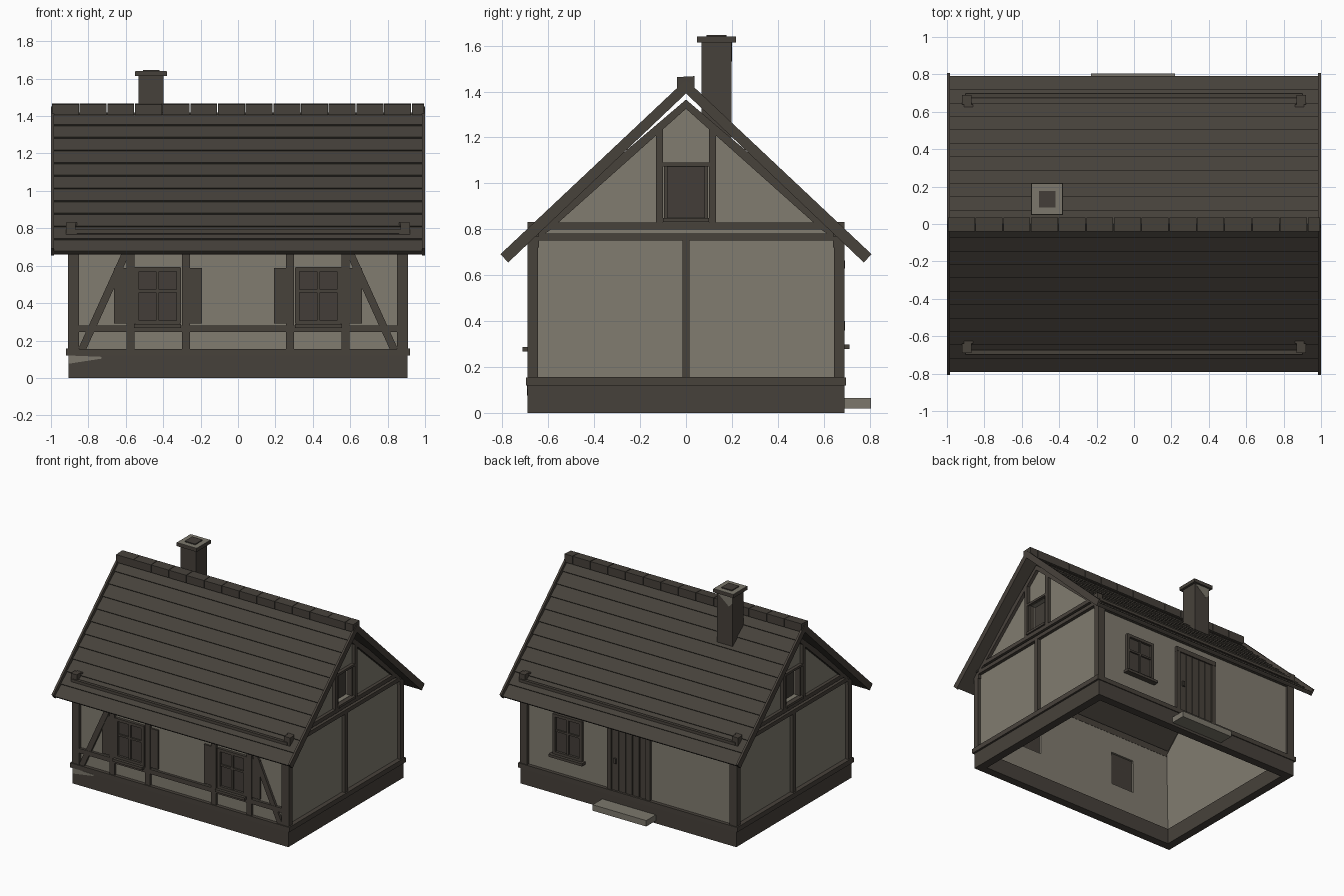
import bpy
import bmesh
from mathutils import Vector

default_cube = bpy.data.objects.get("Cube")
if default_cube:
    bpy.data.objects.remove(default_cube, do_unlink=True)


def make_material(name, colour):
    mat = bpy.data.materials.new(name)
    mat.use_nodes = True
    mat.diffuse_color = (*colour, 1)
    mat.node_tree.nodes["Principled BSDF"].inputs["Base Color"].default_value = (*colour, 1)
    return mat


plaster = make_material("plaster", (0.22, 0.202, 0.162))
timber = make_material("dark_timber", (0.064, 0.054, 0.044))
tile = make_material("roof_tile", (0.061, 0.053, 0.043))
stone = make_material("dark_stone", (0.062, 0.053, 0.043))
pale_stone = make_material("pale_stone", (0.2, 0.185, 0.15))
glass = make_material("dark_glass", (0.056, 0.048, 0.04))


def prism(name, profile, axis, low, high, mat):
    """Extrude a profile along x (points are y, z) or along y (points are x, z)."""
    def place(p, t):
        return (t, p[0], p[1]) if axis == "x" else (p[0], t, p[1])
    bm = bmesh.new()
    near = [bm.verts.new(place(p, low)) for p in profile]
    far = [bm.verts.new(place(p, high)) for p in profile]
    bm.faces.new(near)
    bm.faces.new(far)
    for i in range(len(profile)):
        j = (i + 1) % len(profile)
        bm.faces.new((near[i], near[j], far[j], far[i]))
    bmesh.ops.recalc_face_normals(bm, faces=bm.faces)
    mesh = bpy.data.meshes.new(name)
    bm.to_mesh(mesh)
    bm.free()
    mesh.materials.append(mat)
    obj = bpy.data.objects.new(name, mesh)
    bpy.context.collection.objects.link(obj)
    return obj


def box(name, x, y, z, mat):
    """Box from three (low, high) ranges."""
    x = sorted(x)
    corners = [(x[0], z[0]), (x[1], z[0]), (x[1], z[1]), (x[0], z[1])]
    return prism(name, corners, "y", *sorted(y), mat)


def strut(name, start, end, width, axis, low, high, mat):
    """Straight slanting bar between two profile points."""
    a, b = Vector(start), Vector(end)
    d = (b - a).normalized() * width / 2
    n = Vector((-d.y, d.x))
    return prism(name, [a + n, b + n, b - n, a - n], axis, low, high, mat)


def span(centre, size):
    return (centre - size / 2, centre + size / 2)


def drop_faces(obj, test):
    bm = bmesh.new()
    bm.from_mesh(obj.data)
    bmesh.ops.delete(bm, geom=[f for f in bm.faces if test(f)], context="FACES")
    bm.to_mesh(obj.data)
    bm.free()


def solidify(obj, thickness):
    mod = obj.modifiers.new("thickness", "SOLIDIFY")
    mod.thickness = thickness
    mod.offset = -1


# Wall planes and outer timber faces
WX, WY, TX, TY = 0.885, 0.67, 0.91, 0.69
BASE = 0.12

# Plaster walls, open underneath and to the roof
walls = prism("plaster_walls", [(-WY, 0.01), (WY, 0.01), (WY, 0.74), (0, 1.345), (-WY, 0.74)],
              "x", -WX, WX, plaster)
drop_faces(walls, lambda f: abs(f.normal.z) > 0.1)
solidify(walls, 0.05)


def cut_opening(x, y, z):
    cutter = box("opening_cutter", x, y, z, plaster)
    cutter.hide_render = True
    cutter.hide_viewport = True
    mod = walls.modifiers.new("opening", "BOOLEAN")
    mod.operation = "DIFFERENCE"
    mod.object = cutter


# Stone base ring with a worn pale corner
base = box("stone_base", (-0.905, 0.905), (-TY, TY), (0, BASE), stone)
drop_faces(base, lambda f: abs(f.normal.z) > 0.9)
solidify(base, 0.09)
prism("worn_base_patch", [(-0.905, 0.076), (-0.73, 0.103), (-0.73, 0.113), (-0.905, BASE)],
      "y", -0.692, -0.688, pale_stone)

# Timber rails running round the house
for s in (-1, 1):
    side = "front" if s < 0 else "back"
    box(side + "_sill_beam", (-0.92, 0.92), (s * 0.64, s * 0.697), (BASE, 0.155), timber)
    box(side + "_top_plate", (-TX, TX), (s * 0.64, s * TY), (0.72, 0.77), timber)
    for t in (-1, 1):
        box(side + "_corner_post", (t * 0.85, t * TX), (s * 0.645, s * TY), (BASE, 0.77), timber)

# Gable ends
for s in (-1, 1):
    side = "left" if s > 0 else "right"

    def on_gable(part, y, z, mat, depth=TX, inner=0.86):
        box(f"{side}_{part}", (s * inner, s * depth), y, z, mat)

    on_gable("sill_beam", (-TY, TY), (BASE, 0.157), timber, 0.92)
    on_gable("lower_tie", (-TY, TY), (0.752, 0.782), timber)
    on_gable("upper_tie", (-0.64, 0.64), (0.8, 0.83), timber)
    on_gable("centre_post", span(0, 0.032), (BASE, 0.76), timber)
    cut_opening((s * 0.8, s * 0.93), span(0, 0.164), (0.852, 1.072))
    on_gable("gable_pane", span(0, 0.17), (0.848, 1.076), glass, 0.85, 0.84)
    on_gable("gable_window_sill", span(0, 0.2), (0.832, 0.85), timber, 0.92)
    on_gable("gable_window_head", span(0, 0.2), (1.073, 1.09), timber)
    for t in (-1, 1):
        on_gable("gable_stud", span(t * 0.115, 0.03), (0.82, 1.25), timber)
        on_gable("gable_window_stile", span(t * 0.088, 0.014), (0.85, 1.08), timber, 0.9)
        rafter = [(0, 1.365), (0, 1.325), (t * 0.6, 0.79), (t * TY, 0.74), (t * 0.27, 1.135)]
        prism(side + "_gable_rafter", rafter, "x", *sorted((s * 0.86, s * TX)), timber)


def window(side, s, x, sill_size, rise=0):
    """Four-light window on the front (s = -1) or back (s = 1) wall."""
    def part(name, xs, zs, depth, mat=timber):
        zs = [z + rise for z in zs]
        box(f"{side}_window_{name}", xs, (s * 0.655, s * depth), zs, mat)
    cut_opening(span(x, 0.2), (s * 0.58, s * 0.72), (0.31 + rise, 0.57 + rise))
    part("panes", span(x, 0.22), (0.295, 0.585), 0.672, glass)
    for t in (-1, 1):
        part("stile", span(x + t * 0.112, 0.024), (0.29, 0.59), TY)
    part("head", span(x, 0.24), (0.57, 0.592), TY)
    part("foot", span(x, 0.24), (0.288, 0.308), TY)
    part("mullion", span(x, 0.016), (0.3, 0.58), 0.684)
    part("glazing_bar", span(x, 0.22), span(0.465, 0.014), 0.684)
    part("sill", span(x, sill_size), (0.268, 0.288), 0.713)


# Front wall framing, windows and shutters
box("front_mid_rail", (-0.86, 0.86), (-TY, -0.65), (0.245, 0.28), timber)
for s in (-1, 1):
    window("front", -1, s * 0.43, 0.25)
    for x in (0.278, 0.575):
        box("front_stud", span(s * x, 0.042), (-TY, -0.65), (0.15, 0.75), timber)
    for x in (0.228, 0.627):
        box("shutter", span(s * x, 0.07), (-0.684, -0.65), (0.292, 0.588), timber)
    strut("front_brace", (s * 0.835, 0.15), (s * 0.585, 0.7), 0.04, "y", -0.688, -0.65, timber)

# Back window, door and step
window("back", 1, 0.515, 0.28, 0.01)
for i in range(5):
    box("door_plank", span((i - 2) * 0.058, 0.052), (0.64, 0.682), (BASE, 0.63), timber)
box("door_backing", span(0, 0.3), (0.64, 0.674), (BASE, 0.63), glass)
for s in (-1, 1):
    box("door_jamb", span(s * 0.162, 0.034), (0.64, TY), (BASE, 0.66), timber)
box("door_lintel", span(0, 0.36), (0.64, 0.692), (0.63, 0.665), timber)
box("door_handle", span(0.115, 0.018), (0.67, 0.693), (0.36, 0.4), glass)
box("door_step", (-0.23, 0.22), (0.68, 0.805), (0.02, 0.065), pale_stone)

# Roof slopes with overlapping courses, bargeboards and rails
PEAK, EAVE = Vector((0, 1.419)), Vector((0.788, 0.674))
COURSES = 11
for s in (-1, 1):
    side = "front" if s < 0 else "back"
    step = (EAVE - PEAK) / COURSES
    lift = Vector((0.003, 0.0034))
    profile = [PEAK]
    for i in range(1, COURSES + 1):
        profile += [PEAK + step * i + lift, PEAK + step * i - lift]
    profile += [Vector((0.77, 0.66)), Vector((0, 1.395))]
    prism(side + "_roof_slope", [(s * p.x, p.y) for p in profile], "x", -0.988, 0.988, tile)
    for t in (-1, 1):
        board = [(0, 1.452), (s * 0.808, 0.692), (s * 0.775, 0.655), (0, 1.392)]
        prism(side + "_bargeboard", board, "x", *sorted((t * 0.984, t * 1.0)), timber)
        box(side + "_rail_bracket", span(t * 0.895, 0.05), (s * 0.64, s * 0.69),
            (0.768, 0.832), timber)
    box(side + "_roof_rail", (-0.9, 0.9), (s * 0.674, s * 0.697), (0.772, 0.793), timber)

# Ridge tiles, the last one cut short at the gable
PITCH = 0.148
for i in range(14):
    x = i * PITCH - 0.995
    cap = [(-0.04, 1.405), (-0.04, 1.463), (0.036, 1.467), (0.036, 1.405)]
    prism("ridge_tile", cap, "x", x, min(x + PITCH - 0.004, 0.995), tile)

# Chimney
CX, CY = -0.465, 0.133
for name, size, z, mat in (("chimney_stack", 0.132, (1.2, 1.62), stone),
                           ("chimney_cap", 0.165, (1.615, 1.64), pale_stone),
                           ("chimney_flue", 0.088, (1.6, 1.647), glass)):
    box(name, span(CX, size), span(CY, size), z, mat)
# Dark edge band round the cap and a worn patch below it
band = box("chimney_cap_band", span(CX, 0.169), span(CY, 0.169), (1.613, 1.639), stone)
drop_faces(band, lambda f: f.normal.z > 0.9)
prism("worn_chimney_patch", [(-0.4, 1.613), (-0.53, 1.613), (-0.53, 1.56), (-0.5, 1.53)],
      "y", 0.197, 0.201, pale_stone)
